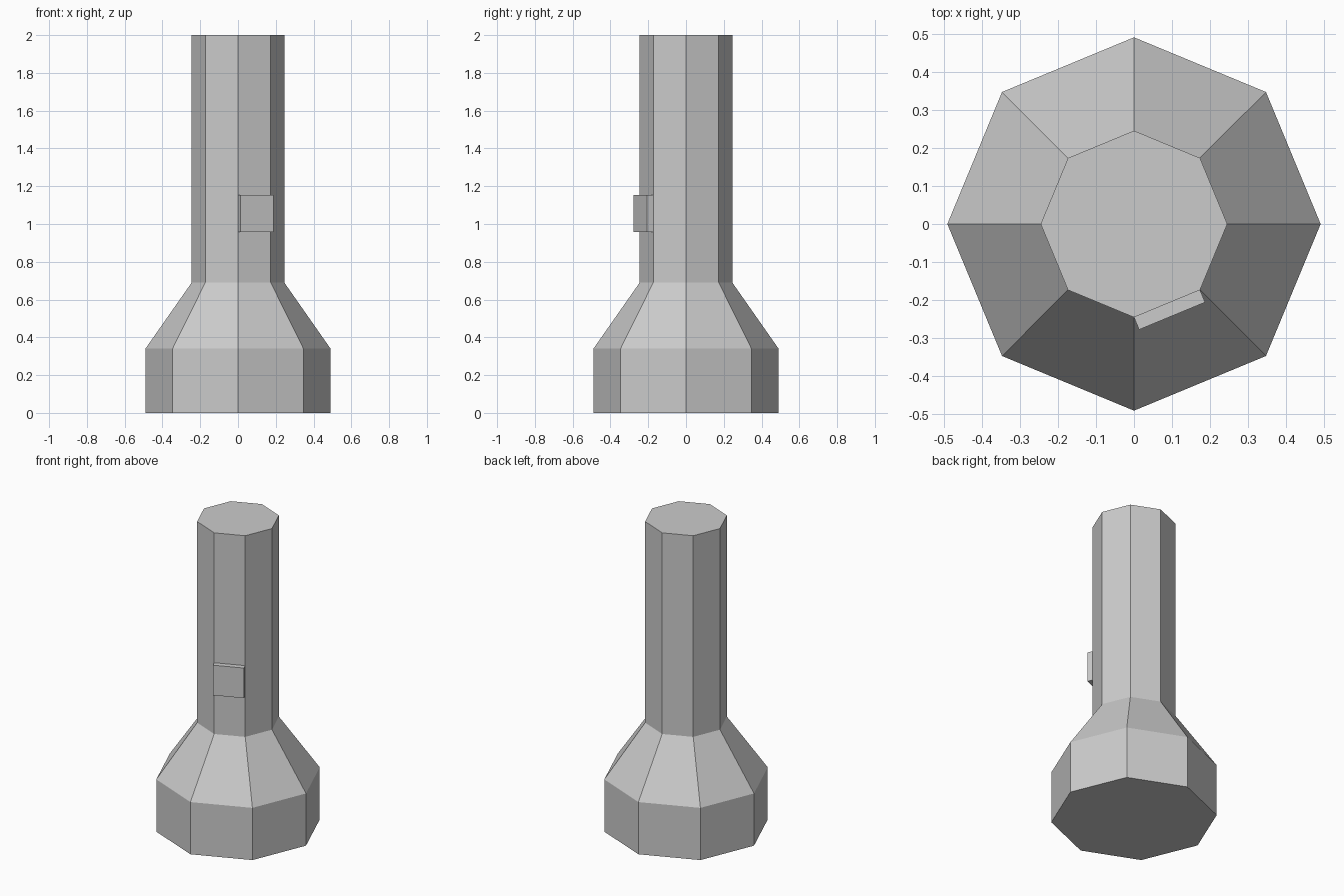
import bpy, bmesh, math
from mathutils import Matrix

if "Cube" in bpy.data.objects:
    bpy.data.objects.remove(bpy.data.objects["Cube"])

SIDES = 8
PROFILE = [(0.49, 0.0), (0.49, 0.34), (0.245, 0.69), (0.245, 2.0)]  # radius, z


def make_object(name, bm):
    bmesh.ops.recalc_face_normals(bm, faces=bm.faces)
    mesh = bpy.data.meshes.new(name)
    bm.to_mesh(mesh)
    bm.free()
    obj = bpy.data.objects.new(name, mesh)
    bpy.context.collection.objects.link(obj)
    return obj


# Torch body: eight-sided head flaring out below a straight handle
bm = bmesh.new()
rings = []
for r, z in PROFILE:
    angles = [2 * math.pi * i / SIDES for i in range(SIDES)]
    rings.append([bm.verts.new((r * math.cos(a), r * math.sin(a), z)) for a in angles])
for low, high in zip(rings, rings[1:]):
    for i in range(SIDES):
        j = (i + 1) % SIDES
        bm.faces.new((low[i], low[j], high[j], high[i]))
bm.faces.new(rings[0][::-1])
bm.faces.new(rings[-1])
make_object("torch_body", bm)

# Switch: shallow block as wide as one handle facet, sunk slightly into it
radius = PROFILE[-1][0]
half = math.pi / SIDES
facet_width = 2 * radius * math.sin(half)
facet_dist = radius * math.cos(half)
sink, height = 0.01, 0.035
bm = bmesh.new()
bmesh.ops.create_cube(bm, size=1, matrix=Matrix.Diagonal((height + sink, facet_width, 0.196, 1)))
switch = make_object("switch", bm)
angle = -math.pi / 2 + half
dist = facet_dist + (height - sink) / 2
switch.location = (dist * math.cos(angle), dist * math.sin(angle), 1.056)
switch.rotation_euler.z = angle
